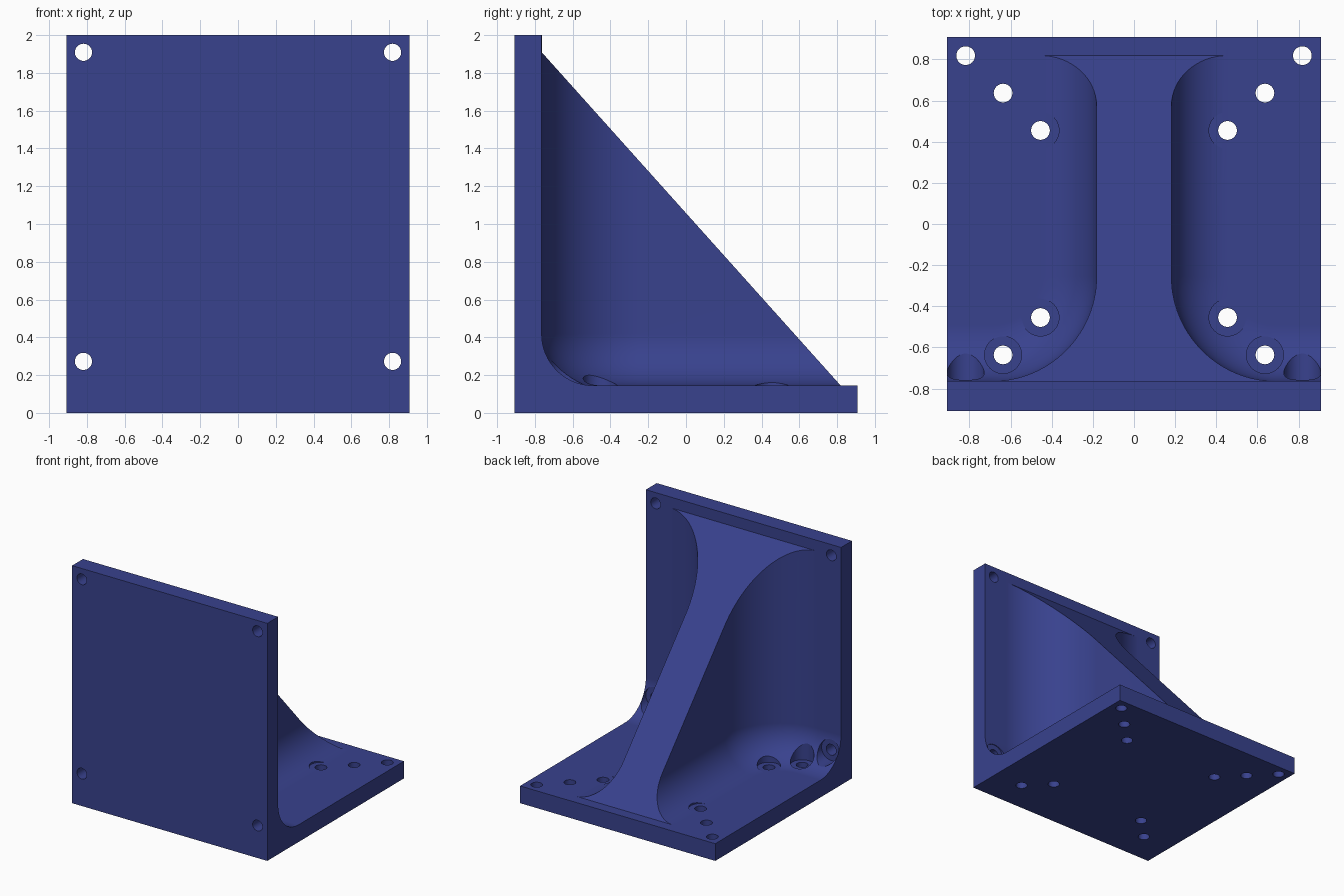
import bpy, bmesh
from math import sin, cos, pi
from mathutils import Matrix

if "Cube" in bpy.data.objects:
    bpy.data.objects.remove(bpy.data.objects["Cube"])

U = 1 / 11                  # layout pitch
HALF, HEIGHT = 10 * U, 2.0  # plate half width, overall height
T = 1.6 * U                 # plate thickness
RIB = 2 * U                 # rib half width
R_CORNER, R_FLOOR = 0.51, 3 * U
WALL_Y = -HALF + T          # inner face of the upright plate
EPS = 0.0005                # keeps cutter faces from being coplanar


def finish(bm, name, hidden=False):
    bmesh.ops.recalc_face_normals(bm, faces=bm.faces)
    me = bpy.data.meshes.new(name)
    bm.to_mesh(me)
    bm.free()
    ob = bpy.data.objects.new(name, me)
    bpy.context.collection.objects.link(ob)
    ob.hide_render = hidden
    return ob


def loft(bm, rings):
    """Skin a list of closed rings and cap both ends."""
    rows = [[bm.verts.new(p) for p in ring] for ring in rings]
    n = len(rows[0])
    for a, b in zip(rows, rows[1:]):
        for i in range(n):
            j = (i + 1) % n
            bm.faces.new((a[i], a[j], b[j], b[i]))
    bm.faces.new(rows[0][::-1])
    bm.faces.new(rows[-1])


def cylinder(bm, centre, radius, depth, along_y=False):
    m = Matrix.Translation(centre)
    if along_y:
        m = m @ Matrix.Rotation(pi / 2, 4, 'X')
    bmesh.ops.create_cone(bm, cap_ends=True, segments=40, radius1=radius,
                          radius2=radius, depth=depth, matrix=m)


# Full-width side profile: base, upright and sloping rib top
profile = [(-HALF, 0), (HALF, 0), (HALF, T), (9 * U, T),
           (WALL_Y, 21 * U), (WALL_Y, HEIGHT), (-HALF, HEIGHT)]
bm = bmesh.new()
loft(bm, [[(x, y, z) for y, z in profile] for x in (-HALF, HALF)])
bracket = finish(bm, "angle_bracket")


# Side pockets with a rounded inner corner and a filleted floor
def pocket_ring(side, inset, z):
    y0 = WALL_Y - EPS
    cx, cy, r = RIB + R_CORNER, y0 + R_CORNER, R_CORNER - inset
    pts = [(1.2, 1.2), (RIB + inset, 1.2)]
    for i in range(29):
        a = pi + pi / 2 * i / 28
        pts.append((cx + r * cos(a), cy + r * sin(a)))
    pts.append((1.2, y0 + inset))
    return [(side * x, y, z) for x, y in pts]


bm = bmesh.new()
for side in (-1, 1):
    rings = []
    for k in range(17):
        a = pi / 2 * k / 16
        rings.append(pocket_ring(side, R_FLOOR * (1 - sin(a)),
                                 T - EPS + R_FLOOR * (1 - cos(a))))
    rings.append(pocket_ring(side, 0, 2.3))
    loft(bm, rings)
pockets = finish(bm, "pocket_cutter", True)

# Screw-head clearances cut into the fillets, then through holes
heads, holes = bmesh.new(), bmesh.new()
for s in (-1, 1):
    for x, y in ((5, 5), (5, -5), (7, -7)):
        cylinder(heads, (s * x * U, y * U, T + EPS + 0.3), 0.09, 0.6)
    cylinder(heads, (s * 9 * U, WALL_Y + EPS + 0.3, 3 * U), 0.09, 0.6, True)
    for x, y in ((5, 5), (7, 7), (9, 9), (5, -5), (7, -7)):
        cylinder(holes, (s * x * U, y * U, 0.15), U / 2, 0.5)
    for z in (3, 21):
        cylinder(holes, (s * 9 * U, -0.75, z * U), U / 2, 0.5, True)
head_cutter = finish(heads, "screw_head_cutter", True)
hole_cutter = finish(holes, "hole_cutter", True)

bpy.context.view_layer.objects.active = bracket
bracket.select_set(True)
for cutter in (pockets, head_cutter, hole_cutter):
    mod = bracket.modifiers.new(cutter.name, 'BOOLEAN')
    mod.operation, mod.solver, mod.object = 'DIFFERENCE', 'EXACT', cutter
    bpy.ops.object.modifier_apply(modifier=mod.name)
    bpy.data.objects.remove(cutter)

# Smooth fillets, crisp edges, blue finish
bpy.ops.object.shade_smooth_by_angle(angle=pi / 6)
wn = bracket.modifiers.new("face_weighting", 'WEIGHTED_NORMAL')
wn.keep_sharp = True
mat = bpy.data.materials.new("blue")
mat.diffuse_color = (0.04, 0.054, 0.27, 1)
mat.use_nodes = True
mat.node_tree.nodes["Principled BSDF"].inputs["Base Color"].default_value = mat.diffuse_color
bracket.data.materials.clear()
bracket.data.materials.append(mat)
